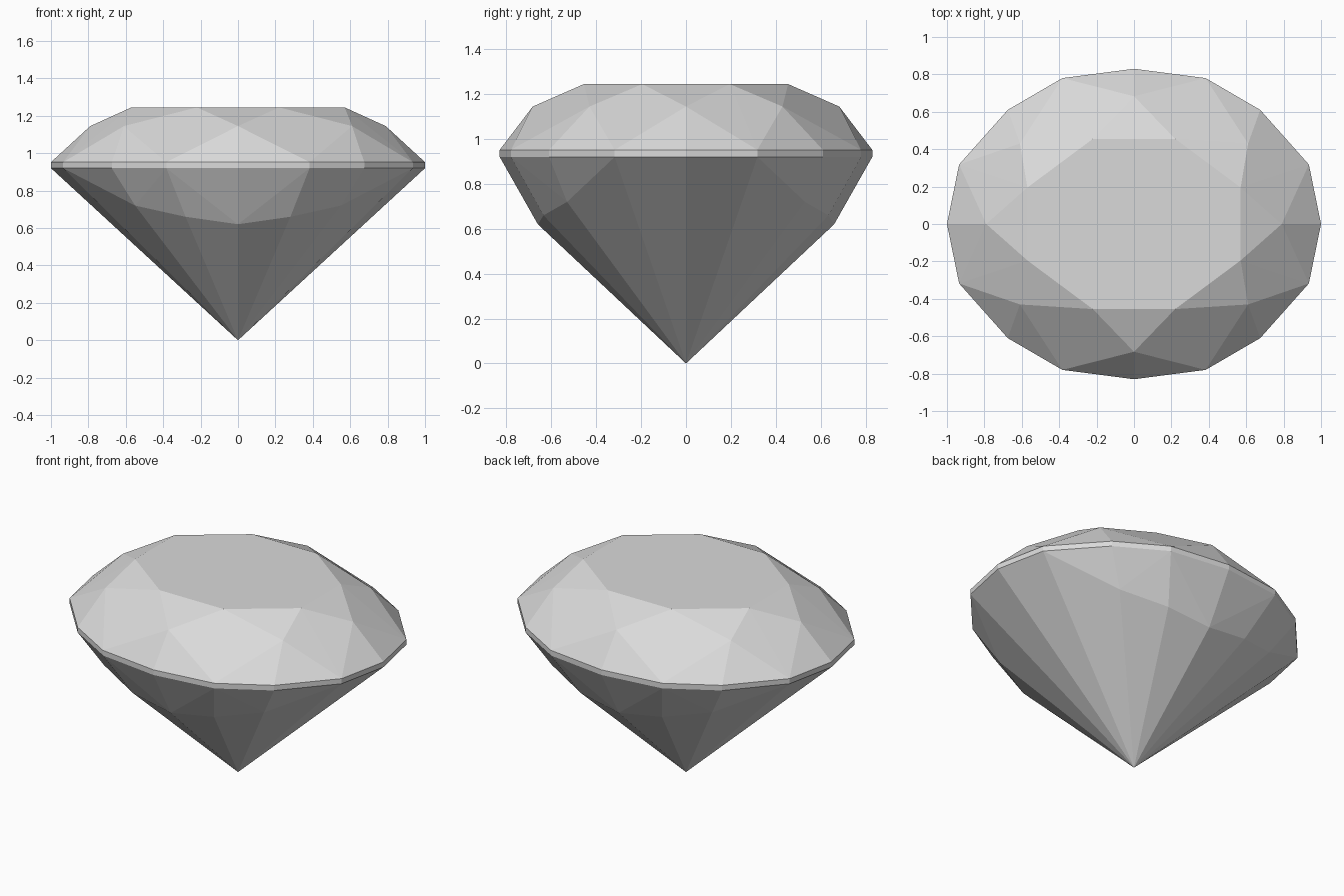
import bpy
import bmesh
import math

cube = bpy.data.objects.get("Cube")
if cube:
    bpy.data.objects.remove(cube, do_unlink=True)

# Single stone colour
stone = bpy.data.materials.new("pale grey stone")
stone.use_nodes = True
GREY = (0.7, 0.7, 0.7, 1.0)
stone.diffuse_color = GREY
stone.node_tree.nodes["Principled BSDF"].inputs["Base Color"].default_value = GREY

# Facet corners in one quarter of the oval, ring by ring
girdle_outline = [(1, 0), (0.935, 0.318), (0.675, 0.61), (0.383, 0.78), (0, 0.83)]
GIRDLE_BOTTOM, GIRDLE_TOP = 0.92, 0.952
table = [(0.57, 0.195, 1.245), (0.22, 0.455, 1.245)]
crown_break = [(0.79, 0, 1.145), (0.61, 0.43, 1.145), (0, 0.683, 1.145)]
pavilion_break = [(0.55, 0.53, 0.72), (0.28, 0.635, 0.66), (0, 0.66, 0.62)]
culet = [(0, 0, 0)]

quarter = table + crown_break + pavilion_break + culet
for height in (GIRDLE_BOTTOM, GIRDLE_TOP):
    quarter += [(x, y, height) for x, y in girdle_outline]

# Mirror the corners to all four quarters, each kept once
corners = sorted({(sx * x, sy * y, z)
                  for x, y, z in quarter for sx in (-1, 1) for sy in (-1, 1)})

# Wrap flat facets round the corners and merge coplanar triangles
bm = bmesh.new()
for corner in corners:
    bm.verts.new(corner)
bmesh.ops.convex_hull(bm, input=bm.verts[:])
bmesh.ops.dissolve_limit(bm, angle_limit=math.radians(1.0),
                         verts=bm.verts[:], edges=bm.edges[:])
bmesh.ops.recalc_face_normals(bm, faces=bm.faces[:])
for face in bm.faces:
    face.smooth = False

mesh = bpy.data.meshes.new("oval_cut_gem")
bm.to_mesh(mesh)
bm.free()
mesh.materials.append(stone)
gem = bpy.data.objects.new("oval_cut_gem", mesh)
bpy.context.collection.objects.link(gem)
